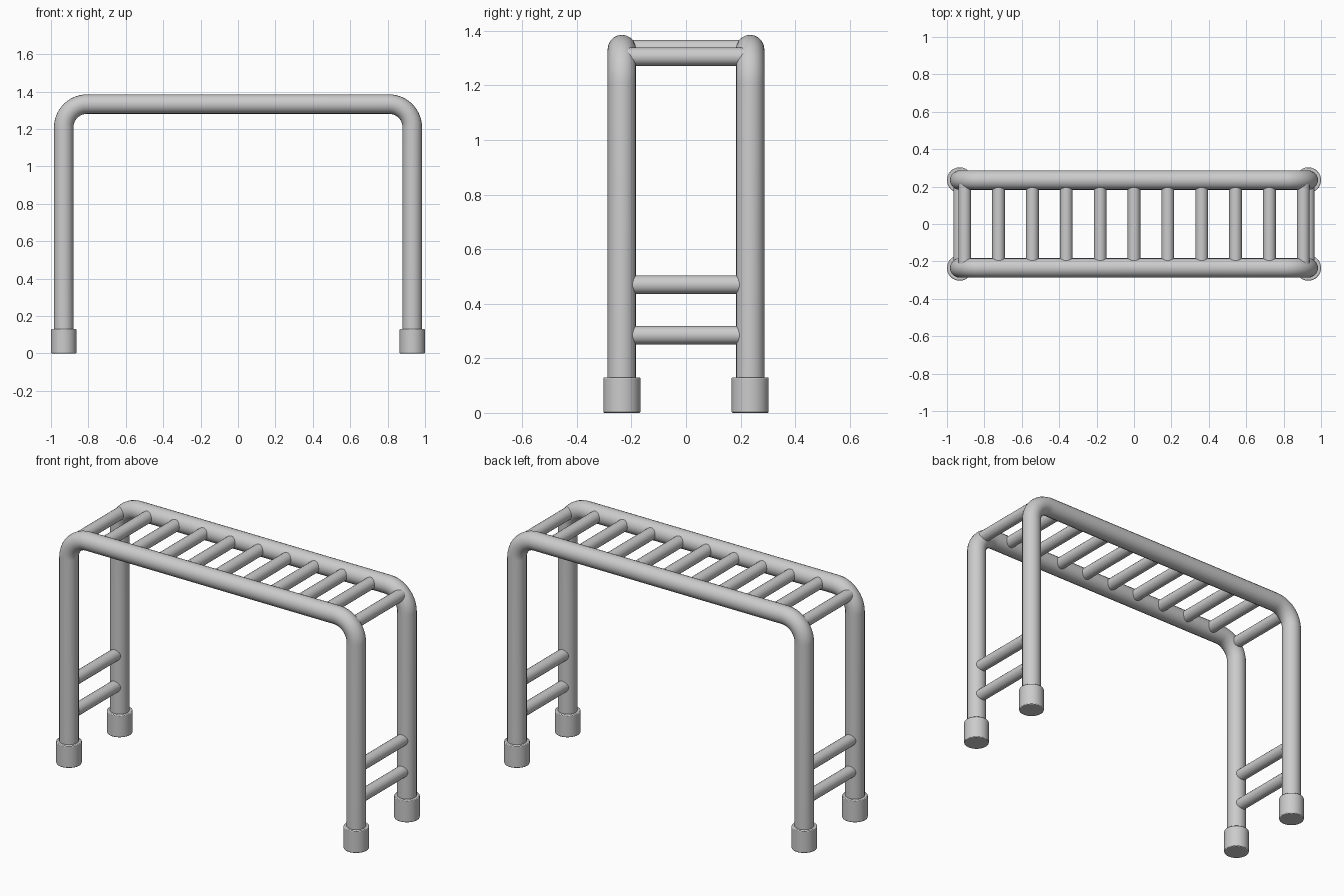
import bpy
from math import sin, cos, pi, radians

cube = bpy.data.objects.get("Cube")
if cube:
    bpy.data.objects.remove(cube, do_unlink=True)

LEG_X, RAIL_Y, RAIL_Z = 0.932, 0.235, 1.333
TUBE_R, RUNG_R, BEND_R = 0.052, 0.034, 0.125
FOOT_R, FOOT_H = 0.068, 0.13

# Painted steel
steel = bpy.data.materials.new("grey_steel")
steel.use_nodes = True
grey = (0.6, 0.6, 0.6, 1)
steel.diffuse_color = grey
steel.node_tree.nodes["Principled BSDF"].inputs["Base Color"].default_value = grey


def select_only(obj):
    bpy.ops.object.select_all(action='DESELECT')
    obj.select_set(True)
    bpy.context.view_layer.objects.active = obj


def finish(obj, name):
    obj.name = name
    obj.data.materials.append(steel)
    select_only(obj)
    bpy.ops.object.shade_smooth_by_angle(angle=radians(35))


def tube(name, points, radius):
    curve = bpy.data.curves.new(name, 'CURVE')
    curve.dimensions = '3D'
    curve.bevel_depth = radius
    curve.bevel_resolution = 8
    curve.use_fill_caps = True
    spline = curve.splines.new('POLY')
    spline.points.add(len(points) - 1)
    for point, co in zip(spline.points, points):
        point.co = (*co, 1)
    obj = bpy.data.objects.new(name, curve)
    bpy.context.collection.objects.link(obj)
    select_only(obj)
    bpy.ops.object.convert(target='MESH')
    finish(bpy.context.object, name)


def rung(name, x, z):
    tube(name, [(x, -RAIL_Y, z), (x, RAIL_Y, z)], RUNG_R)


def foot(name, x, y):
    bpy.ops.mesh.primitive_cylinder_add(vertices=40, radius=FOOT_R, depth=FOOT_H,
                                        location=(x, y, FOOT_H / 2))
    obj = bpy.context.object
    bevel = obj.modifiers.new("soft_edge", 'BEVEL')
    bevel.width = 0.004
    bevel.segments = 2
    bevel.limit_method = 'ANGLE'
    finish(obj, name)


# Bent side frames: leg, bend, rail, bend, leg
steps = 14
bend = [(LEG_X - BEND_R + BEND_R * cos(i * pi / 2 / steps),
         RAIL_Z - BEND_R + BEND_R * sin(i * pi / 2 / steps)) for i in range(steps + 1)]
half = [(LEG_X, 0.02)] + bend
profile = half + [(-x, z) for x, z in reversed(half)]
for side, s in (("front", -1), ("back", 1)):
    tube(side + "_frame", [(x, s * RAIL_Y, z) for x, z in profile], TUBE_R)

# Overhead rungs, the end ones sitting lower in the bends
for i in range(-5, 6):
    rung(f"overhead_rung_{i + 6}", i * 0.181, 1.305 if abs(i) == 5 else RAIL_Z)

# Climbing steps and foot collars
for end, s in (("left", 1), ("right", -1)):
    rung(end + "_lower_step", s * LEG_X, 0.285)
    rung(end + "_upper_step", s * LEG_X, 0.47)
    for side, t in (("front", -1), ("back", 1)):
        foot(f"{side}_{end}_foot", s * LEG_X, t * RAIL_Y)
